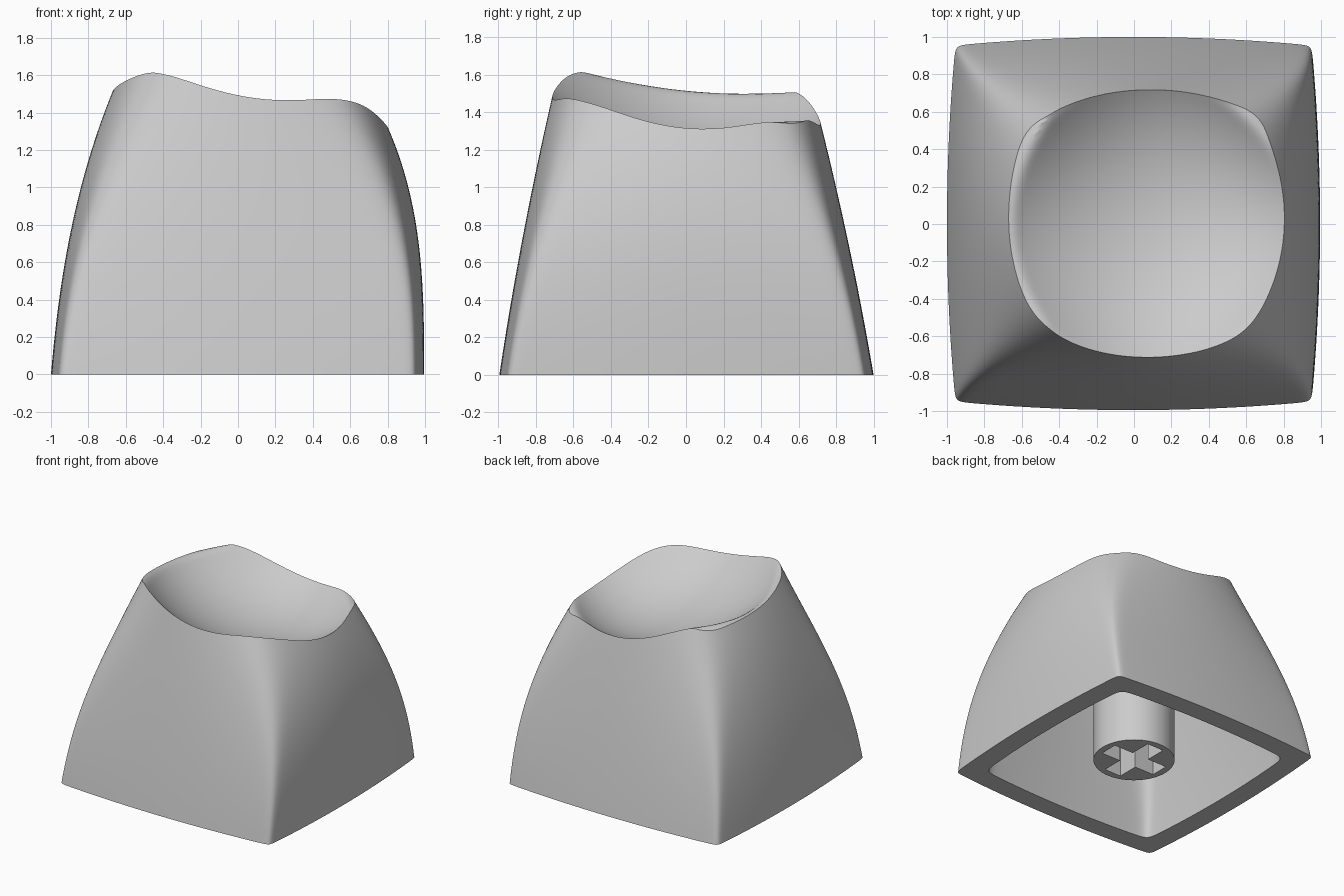
import bpy
import bmesh
from math import sin, cos, pi, hypot

old = bpy.data.objects.get("Cube")
if old:
    bpy.data.objects.remove(old)

SIDES = 192
STEM_LOW, CEILING = 0.04, 1.0

grey = bpy.data.materials.new("light grey plastic")
grey.use_nodes = True
grey.diffuse_color = (0.6, 0.6, 0.6, 1)
grey.node_tree.nodes["Principled BSDF"].inputs["Base Color"].default_value = (0.6, 0.6, 0.6, 1)

# Angles packed closer together at the four corners
steps = [2 * pi * i / SIDES for i in range(SIDES)]
angles = [t + 0.2 * sin(4 * t) for t in steps]


def wall(angle, z, scale=1.0):
    """Point on the curved side wall: a bowed square that rounds off upwards."""
    left = 1 - 0.085 * z - 0.05 * z**2 - 0.025 * z**3
    right = 0.995 - 0.084 * z**3
    front = 0.995 - 0.15 * z - 0.027 * z**2
    back = 1 - 0.17 * z - 0.03 * z**2
    bow = 0.05 + 0.17 * (z / 1.4) ** 2.3
    power = (12 + 48 * max(0, 1 - z / 1.5) ** 2) * scale**4
    cx, cy = (right - left) / 2, (back - front) / 2
    a, b = (right + left) / 2, (back + front) / 2
    c, s = abs(cos(angle)), abs(sin(angle))
    low, high = 0.0, 1.5
    for _ in range(26):
        r = (low + high) / 2
        u, v = r * c, r * s
        if (u + bow * v * v) ** power + (v + bow * u * u) ** power < 1:
            low = r
        else:
            high = r
    r = low * scale
    return cx + a * r * cos(angle), cy + b * r * sin(angle), z


def dish(x, y):
    """Height of the tilted top: a scooped bowl blended into a falling lip."""
    dx = x - 0.07
    r = hypot(dx, y)
    bowl = 0.4 * r**2 + 0.1 * r**4 + 0.45 * (dx * y) ** 2 - 0.3
    lip = 0.015 - 0.25 * max(0, r - 0.78) - 0.4 * max(0, -x - 0.45)
    blend = max(0, 0.04 - abs(bowl - lip))
    return 1.48 - 0.148 * dx - 0.1 * y + min(bowl, lip) - blend**2 / 0.16


def rim(angle):
    z = 1.4
    for _ in range(20):
        x, y, _z = wall(angle, z)
        z = 0.5 * z + 0.5 * dish(x, y)
    return wall(angle, z)


def add_ring(bm, points):
    return [bm.verts.new(p) for p in points]


def bridge(bm, first, second):
    n = len(first)
    for i in range(n):
        j = (i + 1) % n
        bm.faces.new((first[i], first[j], second[j], second[i]))


def finish(bm, name):
    bmesh.ops.recalc_face_normals(bm, faces=bm.faces)
    mesh = bpy.data.meshes.new(name)
    bm.to_mesh(mesh)
    bm.free()
    mesh.materials.append(grey)
    obj = bpy.data.objects.new(name, mesh)
    bpy.context.collection.objects.link(obj)
    bpy.ops.object.select_all(action="DESELECT")
    obj.select_set(True)
    bpy.context.view_layer.objects.active = obj
    bpy.ops.object.shade_smooth_by_angle(angle=0.45)


# Hollow cap: ceiling, inner wall, base rim, outer wall, scooped top
bm = bmesh.new()
rings = []
for i in range(11):
    z = CEILING * (1 - i / 10)
    rings.append(add_ring(bm, [wall(t, z, 0.835) for t in angles]))
bm.faces.new(rings[0])
tops = [rim(t) for t in angles]
for i in range(28):
    rings.append(add_ring(bm, [wall(t, p[2] * i / 28) for t, p in zip(angles, tops)]))
rings.append(add_ring(bm, tops))
for i in range(1, 40):
    f = 1 - i / 40
    flat = [(0.07 + (x - 0.07) * f, y * f) for x, y, z in tops]
    rings.append(add_ring(bm, [(x, y, dish(x, y)) for x, y in flat]))
for first, second in zip(rings, rings[1:]):
    bridge(bm, first, second)
middle = bm.verts.new((0.07, 0, dish(0.07, 0)))
for i in range(SIDES):
    bm.faces.new((rings[-1][i], rings[-1][(i + 1) % SIDES], middle))
finish(bm, "cap_shell")

# Round mounting post with a cross-shaped socket
bm = bmesh.new()
disc = [(0.305 * cos(2 * pi * i / 64), 0.305 * sin(2 * pi * i / 64)) for i in range(64)]
L, W = 0.25, 0.075
quarter = [(L, -W), (L, W), (W, W)]
cross = []
for q in range(4):
    for x, y in quarter:
        for _ in range(q):
            x, y = -y, x
        cross.append((x, y))
low_disc = add_ring(bm, [(x, y, STEM_LOW) for x, y in disc])
high_disc = add_ring(bm, [(x, y, CEILING + 0.02) for x, y in disc])
low_cross = add_ring(bm, [(x, y, STEM_LOW) for x, y in cross])
high_cross = add_ring(bm, [(x, y, 0.6) for x, y in cross])
bridge(bm, low_disc, high_disc)
bridge(bm, low_cross, high_cross)
bm.faces.new(high_cross)
bm.faces.new(high_disc)
edges = [e for e in bm.edges if all(v.co.z < STEM_LOW + 0.001 for v in e.verts)]
bmesh.ops.triangle_fill(bm, edges=edges, use_beauty=True, normal=(0, 0, -1))
finish(bm, "mounting_stem")
